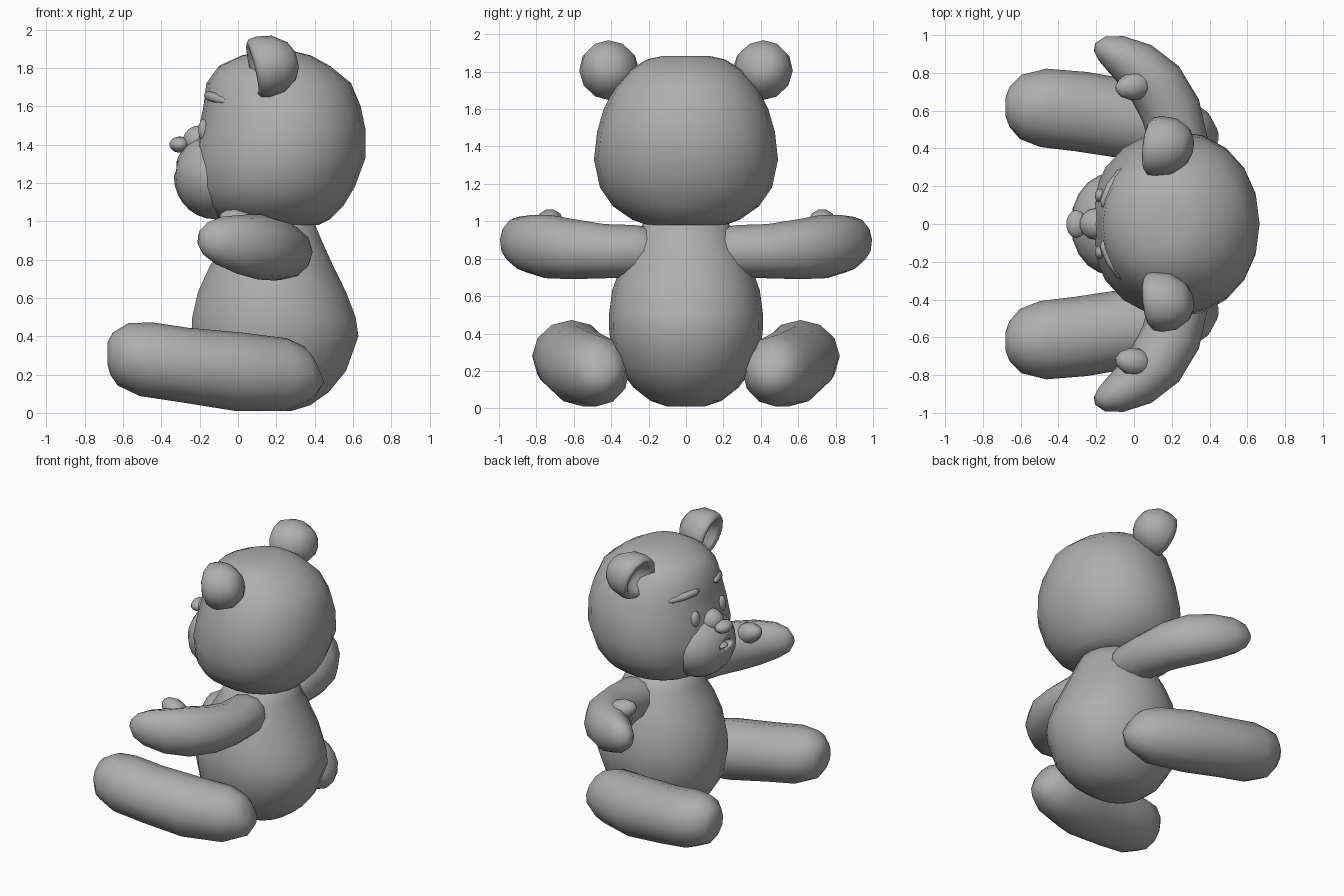
import bpy, bmesh, math
from mathutils import Vector

grey = bpy.data.materials.new("plush grey")
grey.diffuse_color = (0.42, 0.42, 0.42, 1)


def finish(name, bm, mirror=False):
    bmesh.ops.recalc_face_normals(bm, faces=bm.faces)
    for f in bm.faces:
        f.smooth = True
    me = bpy.data.meshes.new(name)
    bm.to_mesh(me)
    bm.free()
    me.materials.append(grey)
    ob = bpy.data.objects.new(name, me)
    bpy.context.collection.objects.link(ob)
    if mirror:
        m = ob.modifiers.new("mirror", 'MIRROR')
        m.use_axis = (False, True, False)
    return ob


def loft(name, rings, sides=12, axis=None, mirror=False, power=1.0):
    """Skin elliptical rings (centre, side radius, up radius) along a path."""
    bm = bmesh.new()
    centres = [Vector(r[:3]) for r in rings]
    loops = []
    for i, (c, r) in enumerate(zip(centres, rings)):
        t = Vector(axis) if axis else centres[min(i + 1, len(rings) - 1)] - centres[max(i - 1, 0)]
        t.normalize()
        ref = Vector((1, 0, 0)) if abs(t.z) > 0.9 else Vector((0, 0, 1))
        side = t.cross(ref).normalized()
        up = side.cross(t)
        loop = []
        for k in range(sides):
            a = 2 * math.pi * k / sides
            ca, sa = math.cos(a), math.sin(a)
            ca = math.copysign(abs(ca) ** power, ca)
            sa = math.copysign(abs(sa) ** power, sa)
            loop.append(bm.verts.new(c + side * ca * r[3] + up * sa * r[4]))
        loops.append(loop)
    for a, b in zip(loops, loops[1:]):
        for k in range(sides):
            j = (k + 1) % sides
            bm.faces.new((a[k], a[j], b[j], b[k]))
    # rounded ends closed with a fan
    for loop, c in ((loops[0], centres[0]), (loops[-1], centres[-1])):
        tip = bm.verts.new(c)
        for k in range(sides):
            bm.faces.new((loop[k], loop[(k + 1) % sides], tip))
    return finish(name, bm, mirror)


def stack(name, levels, sides, power):
    """Upright loft from levels of z, front x, back x, half width."""
    return loft(name, [((f + b) / 2, 0, z, w, (b - f) / 2) for z, f, b, w in levels],
                sides, (0, 0, 1), power=power)


def blob(name, pos, size, mirror=False, seg=14, rings=9):
    bm = bmesh.new()
    bmesh.ops.create_uvsphere(bm, u_segments=seg, v_segments=rings, radius=1)
    for v in bm.verts:
        v.co = Vector(p + s * c for p, s, c in zip(pos, size, v.co))
    return finish(name, bm, mirror)


# Pear-shaped body
stack("body", [(0.01, 0.05, 0.28, 0.10), (0.04, -0.06, 0.38, 0.19), (0.11, -0.15, 0.48, 0.28),
               (0.22, -0.22, 0.57, 0.365), (0.40, -0.25, 0.635, 0.41), (0.50, -0.245, 0.62, 0.412),
               (0.63, -0.215, 0.57, 0.395), (0.77, -0.15, 0.50, 0.345), (0.90, -0.07, 0.44, 0.28),
               (1.02, -0.02, 0.39, 0.21)], 18, 0.97)

# Head, flattened at top and bottom
stack("head", [(0.98, 0.0, 0.42, 0.21), (1.01, -0.10, 0.48, 0.29), (1.08, -0.18, 0.55, 0.39),
               (1.18, -0.225, 0.61, 0.46), (1.33, -0.235, 0.665, 0.492), (1.48, -0.205, 0.665, 0.475),
               (1.60, -0.18, 0.64, 0.44), (1.72, -0.165, 0.59, 0.38), (1.81, -0.10, 0.48, 0.30),
               (1.865, 0.02, 0.38, 0.21), (1.885, 0.12, 0.30, 0.12)], 20, 0.95)

# Muzzle with an open mouth, nose and tongue
muzzle = blob("muzzle", (-0.12, 0, 1.235), (0.215, 0.27, 0.225), seg=20, rings=14)
cutter = blob("mouth_cutter", (-0.34, 0, 1.275), (0.065, 0.075, 0.032))
cutter.hide_render = True
cutter.hide_viewport = True
cut = muzzle.modifiers.new("mouth", 'BOOLEAN')
cut.operation = 'DIFFERENCE'
cut.object = cutter
blob("tongue", (-0.285, 0, 1.258), (0.04, 0.05, 0.015))
blob("nose", (-0.305, 0, 1.40), (0.055, 0.075, 0.042))
blob("nose_bridge", (-0.20, 0, 1.42), (0.09, 0.085, 0.08))

# Eyes and sloping brows
blob("eyes", (-0.178, 0.15, 1.475), (0.03, 0.038, 0.058), True)
loft("brows", [(-0.165, 0.09, 1.658, 0.008, 0.01), (-0.158, 0.12, 1.655, 0.022, 0.024),
               (-0.125, 0.20, 1.645, 0.024, 0.026), (-0.075, 0.27, 1.628, 0.02, 0.022),
               (-0.05, 0.30, 1.618, 0.006, 0.008)], 8, mirror=True)

# Cupped ears opening forward
ear = [(0.305, 0.05), (0.28, 0.10), (0.21, 0.15), (0.13, 0.162), (0.09, 0.155),
       (0.075, 0.135), (0.10, 0.11), (0.15, 0.08), (0.17, 0.03)]
loft("ears", [(x, 0.41, 1.78 + 0.2 * x, r, r) for x, r in ear], 12,
     (-0.95, 0.1, -0.22), True)

# Arms curving forward, with thumbs
loft("arms", [(0.22, 0.12, 0.84, 0.13, 0.12), (0.24, 0.28, 0.84, 0.15, 0.14),
              (0.235, 0.44, 0.84, 0.155, 0.145), (0.195, 0.60, 0.85, 0.16, 0.16),
              (0.115, 0.74, 0.865, 0.155, 0.17), (0.01, 0.84, 0.88, 0.135, 0.155),
              (-0.10, 0.905, 0.90, 0.10, 0.125), (-0.17, 0.93, 0.91, 0.065, 0.085),
              (-0.205, 0.935, 0.915, 0.025, 0.035)], 12, mirror=True)
loft("thumbs", [(0.08, 0.74, 0.94, 0.05, 0.05), (0.02, 0.735, 0.98, 0.075, 0.075),
                (-0.03, 0.725, 1.005, 0.07, 0.065), (-0.075, 0.72, 1.02, 0.045, 0.04),
                (-0.095, 0.72, 1.025, 0.015, 0.015)], 10, mirror=True)

# Legs stretched forward and apart
loft("legs", [(0.415, 0.45, 0.23, 0.07, 0.08), (0.37, 0.455, 0.21, 0.135, 0.14),
              (0.25, 0.48, 0.20, 0.185, 0.19), (0.0, 0.55, 0.215, 0.21, 0.205),
              (-0.28, 0.595, 0.25, 0.212, 0.195), (-0.48, 0.615, 0.28, 0.208, 0.195),
              (-0.60, 0.62, 0.305, 0.17, 0.165), (-0.66, 0.62, 0.31, 0.105, 0.11),
              (-0.68, 0.62, 0.31, 0.05, 0.06)], 12, mirror=True)
